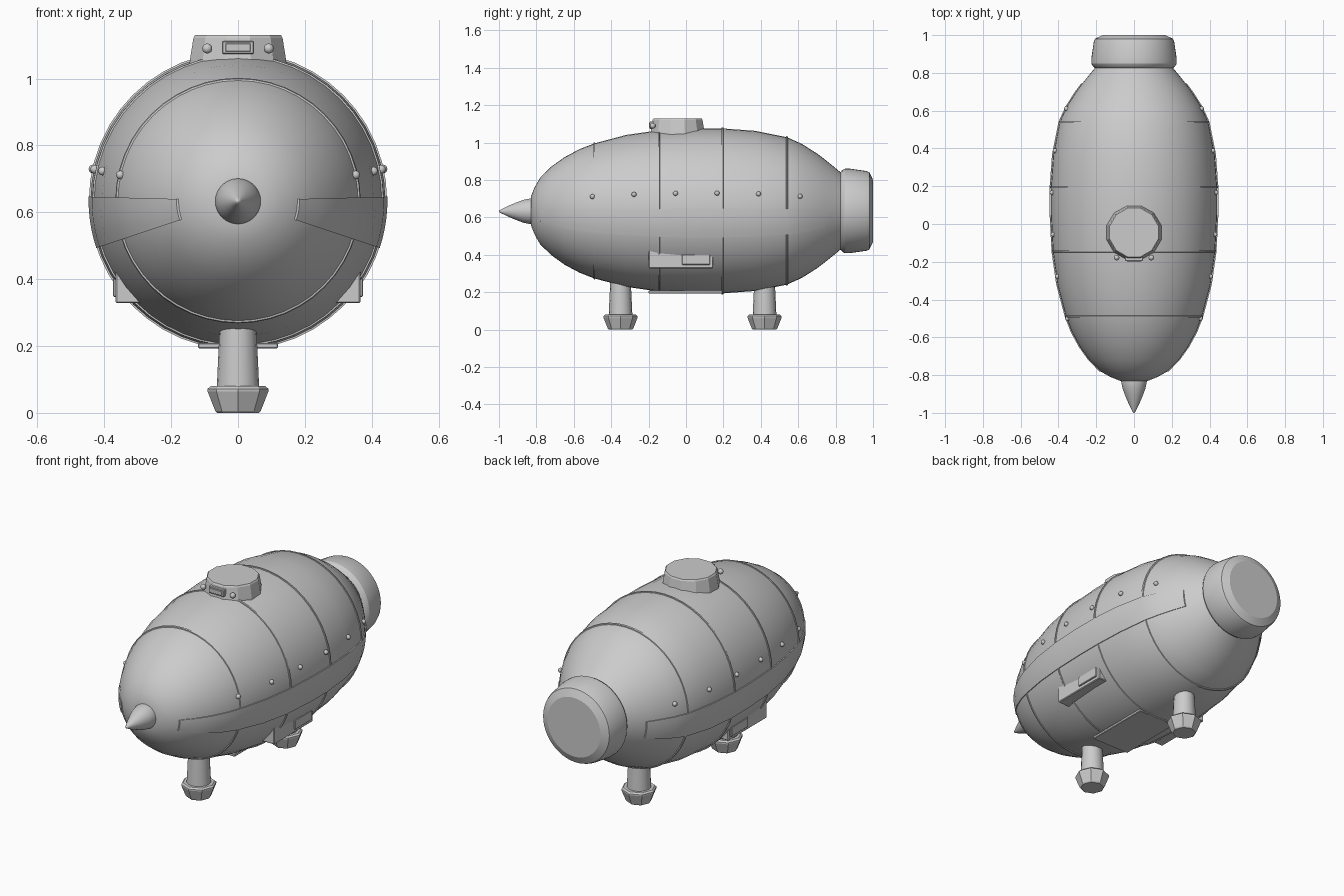
import bpy, bmesh, math
from mathutils import Vector

if "Cube" in bpy.data.objects:
    bpy.data.objects.remove(bpy.data.objects["Cube"])

CZ = 0.635  # height of the hull axis
HULL = [(-.83, .075), (-.81, .125), (-.78, .178), (-.72, .237), (-.65, .287), (-.57, .330),
        (-.49, .361), (-.32, .406), (-.145, .431), (.05, .441), (.195, .441), (.37, .428),
        (.54, .394), (.62, .358), (.70, .307), (.74, .277), (.78, .245), (.84, .195)]


def hull_r(y):
    for (a, ra), (b, rb) in zip(HULL, HULL[1:]):
        if a <= y <= b:
            return ra + (rb - ra) * (y - a) / (b - a)
    return HULL[-1][1]


def finish(name, bm, smooth=None):
    bmesh.ops.remove_doubles(bm, verts=bm.verts, dist=1e-5)
    bmesh.ops.recalc_face_normals(bm, faces=bm.faces)
    me = bpy.data.meshes.new(name)
    bm.to_mesh(me)
    bm.free()
    ob = bpy.data.objects.new(name, me)
    bpy.context.collection.objects.link(ob)
    if smooth:
        bpy.ops.object.select_all(action='DESELECT')
        bpy.context.view_layer.objects.active = ob
        ob.select_set(True)
        bpy.ops.object.shade_smooth_by_angle(angle=math.radians(smooth))
    return ob


def lathe(name, prof, segs, loc, axis='Z', smooth=30, closed=False, phase=0.0):
    """Revolve (distance along axis, radius) points around Y or Z."""
    bm = bmesh.new()
    rings = []
    for t, r in prof:
        ring = []
        for i in range(segs):
            a = 2 * math.pi * (i + phase) / segs
            c, s = r * math.cos(a), r * math.sin(a)
            p = Vector((c, t, s)) if axis == 'Y' else Vector((c, s, t))
            ring.append(bm.verts.new(p + Vector(loc)))
        rings.append(ring)
    pairs = list(zip(rings, rings[1:]))
    if closed:
        pairs.append((rings[-1], rings[0]))
    for A, B in pairs:
        for i in range(segs):
            j = (i + 1) % segs
            bm.faces.new((A[i], A[j], B[j], B[i]))
    if not closed:
        bm.faces.new(rings[0])
        bm.faces.new(rings[-1])
    return finish(name, bm, smooth)


def box(name, lo, hi, bevel=0.004):
    bm = bmesh.new()
    bmesh.ops.create_cube(bm, size=1)
    for v in bm.verts:
        v.co = [(l + h) / 2 + c * (h - l) for l, h, c in zip(lo, hi, v.co)]
    bmesh.ops.bevel(bm, geom=bm.edges[:], offset=bevel, segments=1, affect='EDGES')
    return finish(name, bm)


def bolt(name, loc, r=0.013):
    bm = bmesh.new()
    bmesh.ops.create_uvsphere(bm, u_segments=12, v_segments=8, radius=r)
    bmesh.ops.translate(bm, verts=bm.verts, vec=loc)
    return finish(name, bm, 60)


# Hull, nose spike and tail nozzle
axis = (0, 0, CZ)
lathe("hull", HULL, 48, axis, 'Y')
lathe("nose_spike", [(-.80, .066), (-.835, .068), (-.87, .061), (-.91, .046), (-.95, .029),
                     (-.985, .012), (-.997, .006), (-1.0, .001)], 32, (0, 0, CZ - .002), 'Y', 40)
lathe("tail_nozzle", [(.82, .19), (.825, .205), (.835, .218), (.85, .226), (.875, .226),
                      (.965, .213), (.98, .207), (1.0, .166)], 48, axis, 'Y', 25)

# Raised hull seams
for i, y in enumerate((-.49, -.145, .195, .54)):
    lathe(f"hull_seam_{i}", [(y + d, hull_r(y + d) + h) for d, h in
                             ((-.006, -.008), (-.004, .005), (.004, .005), (.006, -.008))],
          48, axis, 'Y', closed=True)

# Belly panel
box("belly_panel", (-.12, -.2, .193), (.12, .195, .209), .003)

# Landing legs with flared feet
for name, y in (("front_leg", -.35), ("rear_leg", .42)):
    lathe(name, [(.06, .064), (.085, .063), (.30, .053)], 16, (0, y, 0))
    lathe(name + "_foot", [(0, .062), (.006, .068), (.064, .091), (.072, .091), (.08, .082)],
          8, (0, y, 0), smooth=None, phase=.0)

# Top hatch with front plate and bolts
lathe("top_hatch", [(1.0, .153), (1.055, .149), (1.122, .138), (1.13, .133)],
      12, (0, -.045, 0), smooth=None, phase=.5)
box("hatch_plate", (-.048, -.195, 1.074), (.048, -.16, 1.113), .003)
box("hatch_plate_inset", (-.038, -.199, 1.081), (.038, -.17, 1.106), .002)

for s, side in ((1, "right"), (-1, "left")):
    bolt(f"hatch_bolt_{side}", (s * .092, -.178, 1.09), .015)

    # Row of hull rivets
    for i in range(6):
        y = -.5 + .222 * i
        a = math.radians(12.3)
        r = hull_r(y) + .003
        bolt(f"rivet_{side}_{i}", (s * r * math.cos(a), y, CZ + r * math.sin(a)))

    # Curved side strake hugging the hull
    bm = bmesh.new()
    ys = [y for y, r in HULL if -.79 < y < .73] + [.745]
    angs = [math.radians(1.5 - 20 * k / 5) for k in range(6)]
    rows = []
    for y in ys:
        r = hull_r(y)
        loop = [(r + .006, a) for a in angs] + [(r - .012, a) for a in reversed(angs)]
        rows.append([bm.verts.new((s * q * math.cos(a), y, CZ + q * math.sin(a))) for q, a in loop])
    for A, B in zip(rows, rows[1:]):
        for k in range(12):
            m = (k + 1) % 12
            bm.faces.new((A[k], A[m], B[m], B[k]))
    bm.faces.new(rows[0])
    bm.faces.new(rows[-1])
    finish(f"strake_{side}", bm, 30)

    # Side equipment pod with cover
    xs = sorted((s * .26, s * .366))
    box(f"side_pod_{side}", (xs[0], -.2, .328), (xs[1], .145, .43))
    xs = sorted((s * .34, s * .374))
    box(f"side_pod_cover_{side}", (xs[0], -.022, .347), (xs[1], .128, .402), .003)
